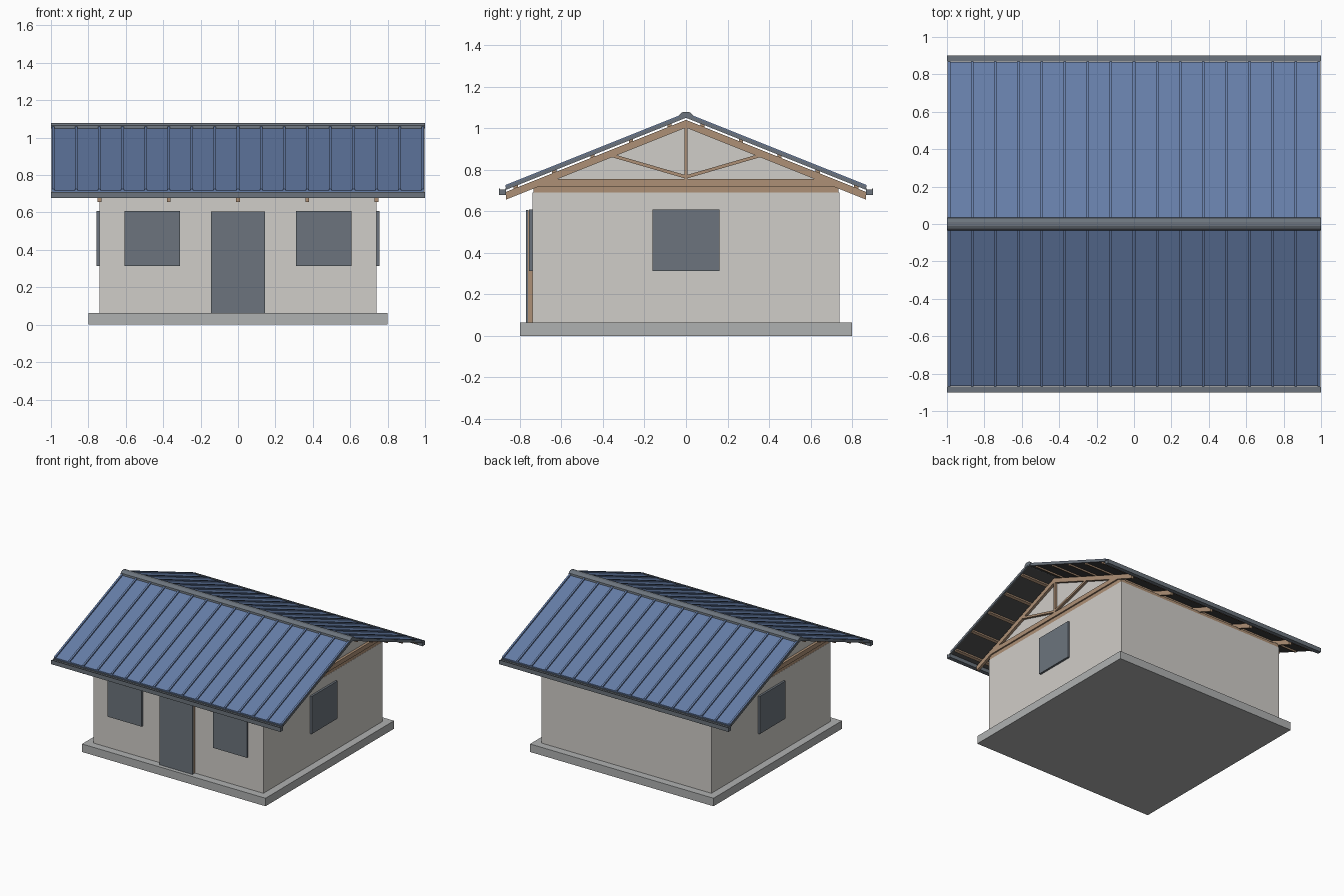
import bpy, bmesh
from mathutils import Vector

if "Cube" in bpy.data.objects:
    bpy.data.objects.remove(bpy.data.objects["Cube"], do_unlink=True)


def material(name, r, g, b):
    m = bpy.data.materials.new(name)
    m.use_nodes = True
    m.diffuse_color = (r, g, b, 1)
    m.node_tree.nodes["Principled BSDF"].inputs["Base Color"].default_value = (r, g, b, 1)
    return m


PLASTER = material("plaster", 0.63, 0.61, 0.58)
CONCRETE = material("concrete", 0.43, 0.44, 0.44)
GREY = material("slate grey", 0.15, 0.175, 0.205)
WOOD = material("timber", 0.42, 0.28, 0.18)
BLUE = material("blue metal", 0.13, 0.205, 0.385)
DARK = material("dark underlay", 0.07, 0.07, 0.07)

PITCH = 0.4    # rise over run of the roof
WALL = 0.74    # half width of the walls
EAVE = 0.866   # half depth of the roof


def prism(name, profile, x0, x1, mat):
    """Extrude a (y, z) profile along x."""
    bm = bmesh.new()
    face = bm.faces.new([bm.verts.new((x0, y, z)) for y, z in profile])
    new = bmesh.ops.extrude_face_region(bm, geom=[face])["geom"]
    bmesh.ops.translate(bm, vec=(x1 - x0, 0, 0),
                        verts=[v for v in new if isinstance(v, bmesh.types.BMVert)])
    bmesh.ops.recalc_face_normals(bm, faces=bm.faces)
    mesh = bpy.data.meshes.new(name)
    bm.to_mesh(mesh)
    bm.free()
    mesh.materials.append(mat)
    ob = bpy.data.objects.new(name, mesh)
    bpy.context.collection.objects.link(ob)
    return ob


def box(name, x0, x1, y0, y1, z0, z1, mat):
    return prism(name, [(y0, z0), (y1, z0), (y1, z1), (y0, z1)], x0, x1, mat)


def slope(name, side, y0, y1, low, high, x0, x1, mat):
    """Sloping layer; low and high are its heights at the ridge."""
    pts = [(y0, low), (y1, low), (y1, high), (y0, high)]
    return prism(name, [(side * y, z - PITCH * y) for y, z in pts], x0, x1, mat)


def strut(name, a, b, width, x0, x1, mat):
    a, b = Vector(a), Vector(b)
    n = (b - a).orthogonal().normalized() * width / 2
    return prism(name, [a + n, b + n, b - n, a - n], x0, x1, mat)


# Base and walls
box("floor_slab", -0.8, 0.8, -0.8, 0.8, 0, 0.063, CONCRETE)
box("walls", -WALL, WALL, -WALL, WALL, 0.063, 0.69, PLASTER)

# Door with timber frame
box("door_frame", -0.142, 0.142, -0.762, -WALL, 0.063, 0.603, WOOD)
box("door", -0.144, 0.144, -0.77, -0.762, 0.063, 0.605, GREY)

# Windows and gable walls, mirrored left and right
for s, label in ((1, "left"), (-1, "right")):
    a, b = sorted((s * 0.31, s * 0.607))
    box("front_window_" + label, a, b, -0.756, -WALL, 0.313, 0.609, GREY)
    a, b = sorted((s * WALL, s * 0.756))
    box("side_window_" + label, a, b, -0.161, 0.161, 0.313, 0.609, GREY)
    a, b = sorted((s * 0.705, s * 0.728))
    prism("gable_wall_" + label, [(-0.72, 0.715), (0.72, 0.715), (0, 1.015)], a, b, PLASTER)
    a, b = sorted((s * 0.69, s * (WALL - 0.001)))
    box("side_wall_plate_" + label, a, b, -0.735, 0.735, 0.69, 0.72, WOOD)

# Timber trusses
for i in range(-2, 3):
    x0, x1 = i * 0.37 - 0.01, i * 0.37 + 0.01
    box("truss_chord", x0, x1, -0.71, 0.71, 0.72, 0.755, WOOD)
    box("truss_king_post", x0, x1, -0.008, 0.008, 0.755, 1.01, WOOD)
    for s in (-1, 1):
        slope("truss_rafter", s, 0, EAVE, 1.003, 1.04, x0, x1, WOOD)
        strut("truss_web", (0, 0.765), (s * 0.355, 0.868), 0.016, x0, x1, WOOD)

# Roof slopes, mirrored front and back
for s, label in ((-1, "front"), (1, "back")):
    a, b = sorted((s * 0.69, s * 0.735))
    box("wall_plate_" + label, -0.69, 0.69, a, b, 0.69, 0.715, WOOD)
    for k in range(5):
        y = 0.07 + k * 0.185
        slope("purlin_" + label, s, y, y + 0.02, 1.039, 1.052, -0.985, 0.985, WOOD)
    slope("roof_underlay_" + label, s, 0, EAVE, 1.051, 1.055, -0.99, 0.99, DARK)
    slope("roof_sheet_" + label, s, 0, EAVE, 1.055, 1.064, -0.99, 0.99, BLUE)
    for k in range(-8, 9):
        x = k * 0.1235
        slope("roof_rib_" + label, s, 0, EAVE + 0.004, 1.062, 1.074,
              x - 0.007, x + 0.007, BLUE)
    for e in (-1, 1):
        a, b = sorted((e * 0.99, e * 0.998))
        slope("verge_trim_" + label, s, 0, EAVE, 1.05, 1.069, a, b, GREY)
    # Open gutter channel
    gutter = [(0.868, 0.677), (0.9, 0.677), (0.9, 0.71), (0.895, 0.71),
              (0.895, 0.704), (0.873, 0.704), (0.873, 0.71), (0.868, 0.71)]
    prism("gutter_" + label, [(s * y, z) for y, z in gutter], -1, 1, GREY)

# Rounded ridge cap
cap = [(0.035, 1.05), (0.033, 1.064), (0.024, 1.073), (0.012, 1.079)]
prism("ridge_cap", cap + [(-y, z) for y, z in reversed(cap)], -1, 1, GREY)
